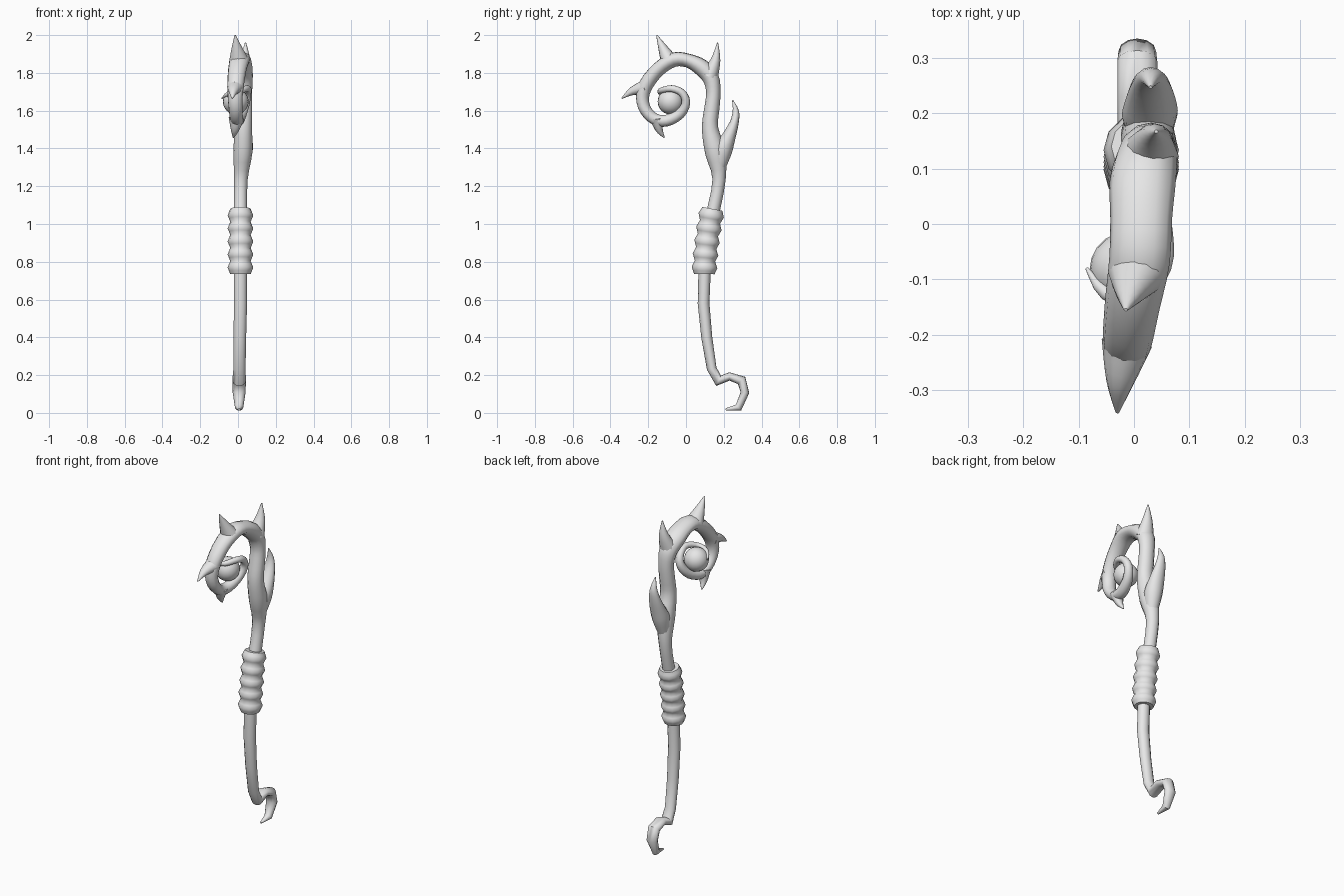
import bpy
import bmesh
import math
from mathutils import Vector

SIDES = 12

default_cube = bpy.data.objects.get("Cube")
if default_cube:
    bpy.data.objects.remove(default_cube, do_unlink=True)

# One plain grey for everything
grey = bpy.data.materials.new("plain grey")
grey.use_nodes = True
grey_value = (0.8, 0.8, 0.8, 1)
grey.diffuse_color = grey_value
grey.node_tree.nodes["Principled BSDF"].inputs["Base Color"].default_value = grey_value


def finish(name, bm):
    """Turn a bmesh into a named, smooth shaded object."""
    bmesh.ops.recalc_face_normals(bm, faces=bm.faces)
    mesh = bpy.data.meshes.new(name)
    bm.to_mesh(mesh)
    bm.free()
    mesh.materials.append(grey)
    part = bpy.data.objects.new(name, mesh)
    bpy.context.collection.objects.link(part)
    bpy.ops.object.select_all(action="DESELECT")
    part.select_set(True)
    bpy.context.view_layer.objects.active = part
    bpy.ops.object.shade_smooth_by_angle(angle=math.radians(50))
    return part


def spline(points, steps):
    """Pass a smooth curve through points of any dimension."""
    points = [Vector(p) for p in points]
    padded = [points[0]] + points + [points[-1]]
    result = []
    for a, b, c, d in zip(padded, padded[1:], padded[2:], padded[3:]):
        for step in range(steps):
            t = step / steps
            result.append((b * 2 + (c - a) * t + (a * 2 - b * 5 + c * 4 - d) * t * t
                           + (b * 3 - a - c * 3 + d) * t * t * t) / 2)
    return result + [points[-1]]


def sweep(name, points, steps=1):
    """Sweep an oval along points of x, y, z, sideways radius, in-plane radius."""
    rows = spline(points, steps)
    centres = [Vector(row[:3]) for row in rows]
    bm = bmesh.new()
    side = Vector((1, 0, 0))
    rings = []
    last = len(rows) - 1
    for i, row in enumerate(rows):
        before, after = centres[max(i - 1, 0)], centres[min(i + 1, last)]
        tangent = (after - before).normalized()
        side = (side - tangent * side.dot(tangent)).normalized()
        across = tangent.cross(side)
        ring = []
        for k in range(SIDES):
            angle = math.tau * k / SIDES
            offset = side * math.cos(angle) * row[3] + across * math.sin(angle) * row[4]
            ring.append(bm.verts.new(centres[i] + offset))
        rings.append(ring)
    for low, high in zip(rings, rings[1:]):
        for k in range(SIDES):
            n = (k + 1) % SIDES
            bm.faces.new((low[k], low[n], high[n], high[k]))
    bm.faces.new(rings[0])
    bm.faces.new(rings[-1])
    return finish(name, bm)


def horn(name, base, middle, tip, radius):
    """Thorn with a flared base that melts into the crook."""
    base, middle, tip = Vector(base), Vector(middle), Vector(tip)
    sizes = (radius, radius * 0.55, 0.003)
    sweep(name, [(*p, r * 1.15, r) for p, r in zip((base, middle, tip), sizes)], 4)


# Lower shaft ending in the angular hook
sweep("lower_shaft_and_hook", [
    (.013, .1, .8, .035, .033),
    (.013, .093, .58, .035, .031),
    (.01, .11, .4, .033, .029),
    (.008, .136, .235, .032, .026),
    (.006, .172, .17, .036, .03),
    (.006, .23, .193, .036, .022),
    (.006, .294, .172, .036, .027),
    (.006, .312, .108, .034, .023),
    (.006, .278, .028, .022, .021),
    (.006, .21, .018, .006, .006),
])

# Ribbed grip
ribs, samples = 5, 4
count = ribs * samples
grip = []
for i in range(count + 1):
    t = i / count
    r = 0.061 - 0.007 * math.cos(math.tau * ribs * t)
    grip.append((.013, .097 + .043 * t ** 1.6, .735 + .345 * t, r, r))
sweep("grip", grip)

# Upper shaft, arch and coil in one continuous sweep
sweep("crook", [
    (.013, .14, 1.05, .035, .035),
    (.015, .175, 1.235, .036, .035),
    (.026, .155, 1.38, .05, .054),
    (.028, .127, 1.51, .046, .043),
    (.03, .138, 1.62, .045, .04),
    (.03, .145, 1.7, .045, .038),
    (.025, .13, 1.775, .053, .044),
    (.016, .08, 1.83, .06, .045),
    (.013, .01, 1.865, .056, .037),
    (.01, -.065, 1.87, .055, .039),
    (-.003, -.145, 1.82, .05, .038),
    (-.012, -.21, 1.74, .045, .039),
    (-.015, -.23, 1.67, .04, .035),
    (-.012, -.215, 1.605, .037, .032),
    (-.008, -.165, 1.555, .035, .031),
    (0, -.1, 1.548, .033, .031),
    (.02, -.03, 1.585, .028, .027),
    (.04, 0, 1.643, .024, .023),
    (.05, -.022, 1.695, .021, .02),
    (.05, -.077, 1.717, .018, .018),
    (.01, -.135, 1.705, .015, .015),
    (-.05, -.125, 1.69, .013, .013),
    (-.085, -.08, 1.665, .003, .003),
], 3)

# Long prong rising behind the shaft
sweep("back_prong", [
    (.022, .175, 1.3, .035, .035),
    (.028, .195, 1.39, .05, .05),
    (.03, .226, 1.46, .045, .037),
    (.03, .255, 1.535, .033, .024),
    (.03, .264, 1.595, .02, .017),
    (.03, .247, 1.655, .003, .003),
], 3)

# Thorns around the crook
horn("top_thorn", (.005, -.09, 1.865), (-.006, -.122, 1.93), (-.015, -.155, 2), .046)
horn("rear_thorn", (.028, .125, 1.785), (.037, .157, 1.87), (.04, .167, 1.96), .046)
horn("front_thorn", (-.013, -.215, 1.725), (-.025, -.285, 1.703), (-.03, -.34, 1.665), .04)
horn("lower_thorn", (-.008, -.155, 1.56), (-.016, -.142, 1.5), (-.024, -.115, 1.457), .036)

# Orb held inside the coil
orb = bmesh.new()
bmesh.ops.create_uvsphere(orb, u_segments=20, v_segments=12, radius=.068)
bmesh.ops.translate(orb, verts=orb.verts, vec=(-.012, -.082, 1.648))
finish("orb", orb)
